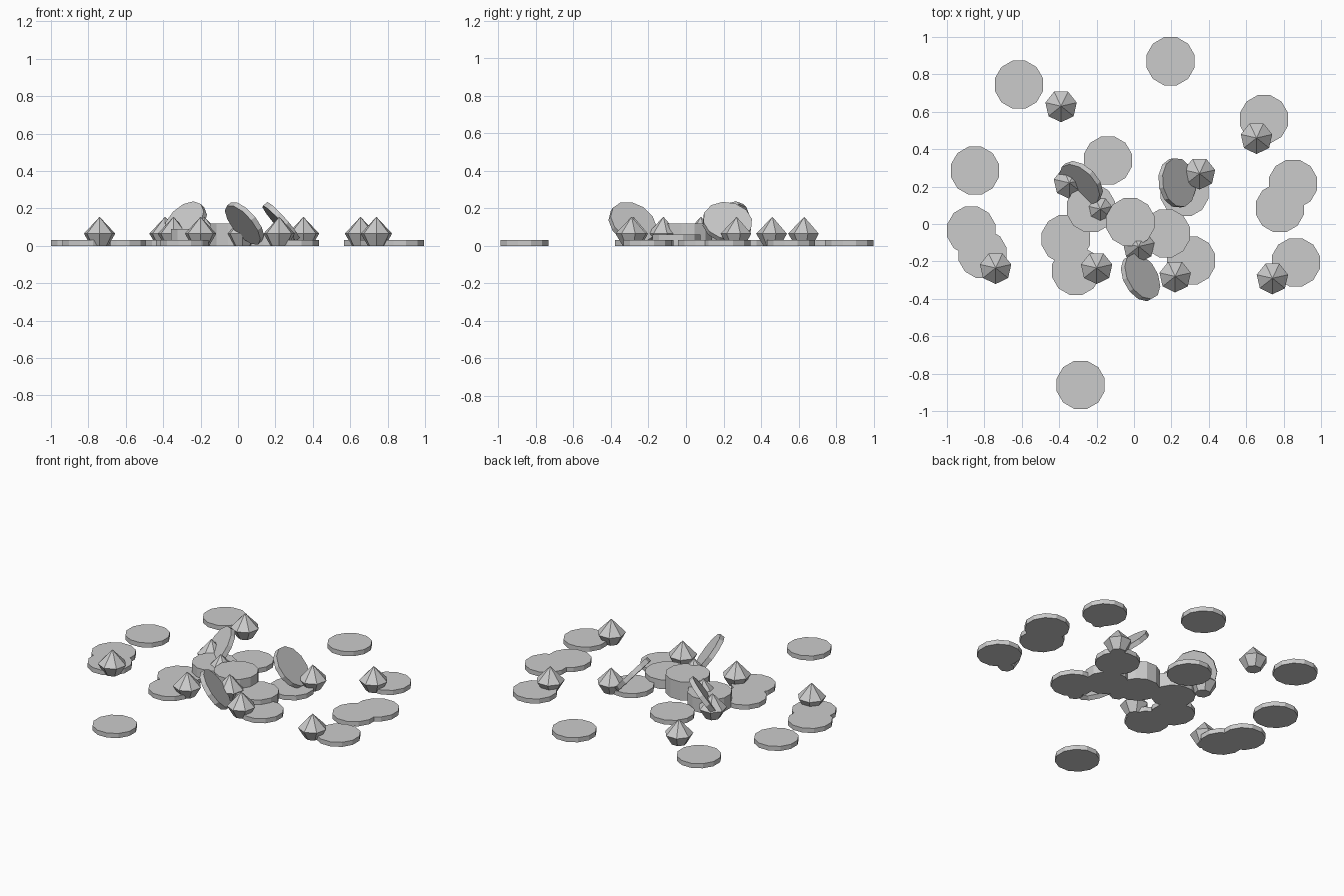
import bpy, bmesh, math
from mathutils import Vector, Matrix

if "Cube" in bpy.data.objects:
    bpy.data.objects.remove(bpy.data.objects["Cube"])

COIN_R, COIN_T = 0.133, 0.03


def prism_mesh(name, rings, sides, turn):
    """Lathe of (radius, z) rings with flat facets; radius 0 makes a tip."""
    bm = bmesh.new()
    loops = []
    for r, z in rings:
        if r == 0:
            loops.append([bm.verts.new((0, 0, z))] * sides)
        else:
            loops.append([bm.verts.new((r * math.cos(turn + math.tau * i / sides),
                                        r * math.sin(turn + math.tau * i / sides), z))
                          for i in range(sides)])
    for a, b in zip(loops, loops[1:]):
        for i in range(sides):
            j = (i + 1) % sides
            quad = list(dict.fromkeys((a[i], a[j], b[j], b[i])))
            bm.faces.new(quad)
    for ring, (r, z) in zip((loops[0], loops[-1]), (rings[0], rings[-1])):
        if r > 0:
            bm.faces.new(ring)
    bmesh.ops.recalc_face_normals(bm, faces=bm.faces)
    me = bpy.data.meshes.new(name)
    bm.to_mesh(me)
    bm.free()
    return me


def place(name, mesh, loc, normal=(0, 0, 1)):
    ob = bpy.data.objects.new(name, mesh)
    rot = Vector((0, 0, 1)).rotation_difference(Vector(normal).normalized())
    ob.matrix_world = Matrix.Translation(loc) @ rot.to_matrix().to_4x4()
    bpy.context.collection.objects.link(ob)
    return ob


coin = prism_mesh("coin", [(COIN_R, -COIN_T / 2), (COIN_R, COIN_T / 2)], 12, math.radians(15))
gem = prism_mesh("gem", [(0.047, 0), (0.086, 0.065), (0, 0.155)], 7, -math.pi / 2)

# Coins lying flat: x, y, number stacked
flat = [(-.615, .745, 1), (.195, .87, 1), (.695, .56, 1), (-.85, .285, 1), (-.14, .34, 1),
        (.85, .215, 1), (.78, .085, 1), (-.87, -.035, 1), (-.81, -.16, 1),
        (-.365, -.08, 1), (-.31, -.25, 1), (.27, .17, 1), (.305, -.195, 1),
        (.865, -.205, 1), (-.285, -.86, 1),
        (-.23, .085, 3), (.17, -.05, 2), (-.02, .01, 4)]
for x, y, n in flat:
    for k in range(n):
        place("coin", coin, (x, y, COIN_T * (k + 0.5)))

# Coins leaning against the pile
for loc, normal in [((.035, -.285, .12), (.70, .39, .60)),
                    ((-.283, .22, .12), (-.58, -.58, .57)),
                    ((.23, .22, .125), (.74, .13, .66))]:
    place("leaning_coin", coin, loc, normal)

# Cut gems
for x, y in [(-.39, .63), (.655, .46), (.35, .27), (-.74, -.235), (-.2, -.235),
             (.22, -.28), (.74, -.29), (.025, -.12), (-.18, .08), (-.345, .22)]:
    place("gem", gem, (x, y, 0))
